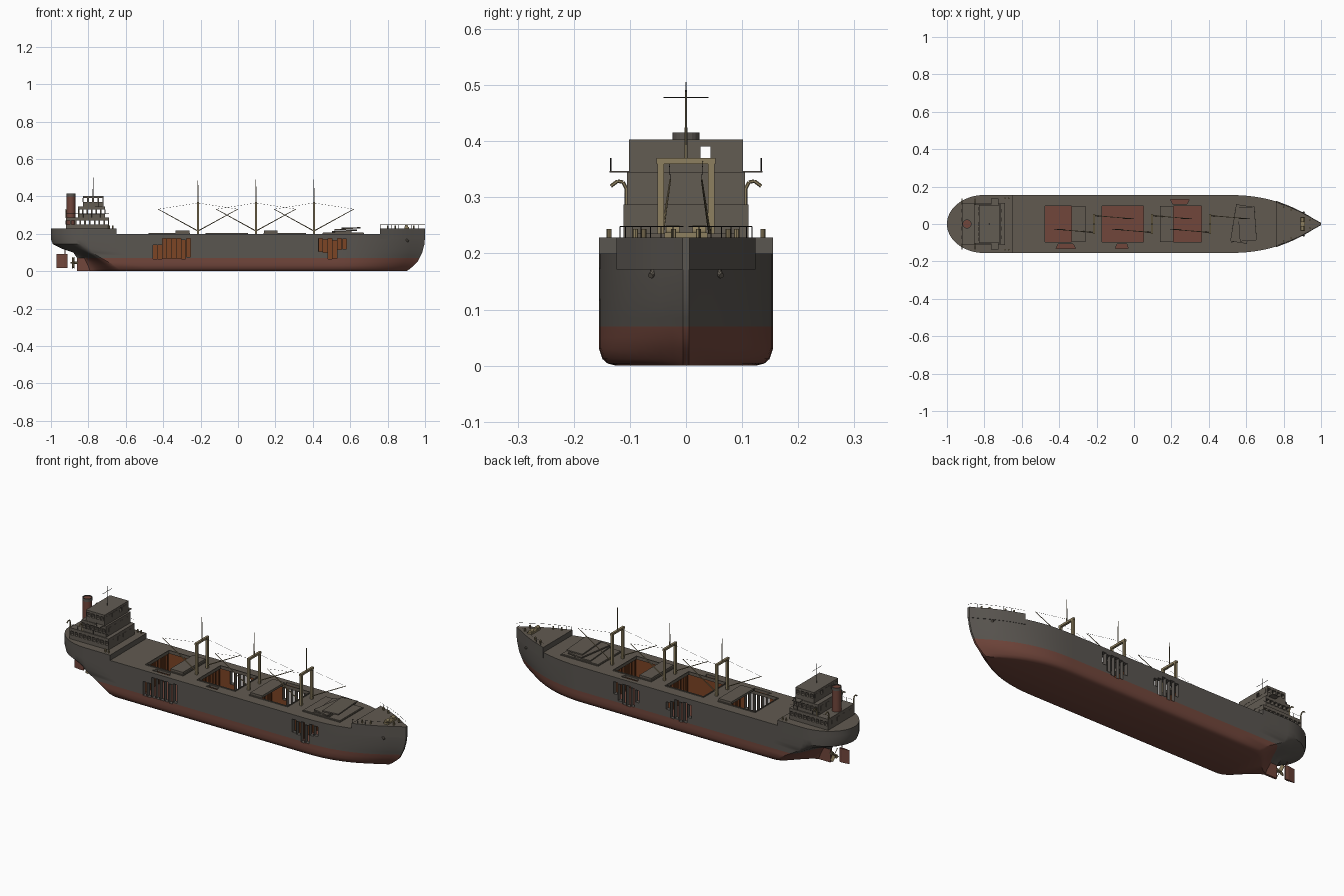
import bpy, bmesh, math
from mathutils import Vector, Matrix

cube = bpy.data.objects.get("Cube")
if cube:
    bpy.data.objects.remove(cube)


def material(name, r, g, b):
    m = bpy.data.materials.new(name)
    m.use_nodes = True
    m.diffuse_color = (r, g, b, 1)
    m.node_tree.nodes["Principled BSDF"].inputs["Base Color"].default_value = (r, g, b, 1)
    return m


HULL = material("hull grey", .102, .092, .081)
RED = material("antifouling red", .165, .061, .044)
RUST = material("rust orange", .2, .058, .018)
DECK = material("deck grey", .12, .102, .081)
HOUSE = material("house grey", .122, .106, .086)
TAN = material("mast tan", .27, .215, .115)
DARK = material("dark steel", .03, .027, .024)
BAND = [HULL, RED, RUST, DECK]


class Part:
    """Collects simple solids into one named object."""

    def __init__(self):
        self.bm = bmesh.new()

    def box(self, x0, x1, y0, y1, z0, z1, turn=0, tilt=0):
        c = Vector((x0 + x1, y0 + y1, z0 + z1)) / 2
        m = (Matrix.Translation(c) @ Matrix.Rotation(turn, 4, 'Z') @ Matrix.Rotation(tilt, 4, 'Y')
             @ Matrix.Diagonal((x1 - x0, y1 - y0, z1 - z0, 1)))
        bmesh.ops.create_cube(self.bm, size=1, matrix=m)

    def rod(self, p, q, r, n=6, r2=None):
        p, q = Vector(p), Vector(q)
        m = Matrix.Translation((p + q) / 2) @ (q - p).to_track_quat('Z', 'Y').to_matrix().to_4x4()
        bmesh.ops.create_cone(self.bm, cap_ends=True, segments=n, radius1=r,
                              radius2=r if r2 is None else r2, depth=(q - p).length, matrix=m)

    def prism(self, pts, z0, z1):
        lo, hi = ([self.bm.verts.new((x, y, z)) for x, y in pts] for z in (z0, z1))
        self.bm.faces.new(lo)
        self.bm.faces.new(hi)
        for i in range(len(pts)):
            j = (i + 1) % len(pts)
            self.bm.faces.new((lo[i], lo[j], hi[j], hi[i]))

    def finish(self, name, mats, rule=None, smooth=False):
        bmesh.ops.recalc_face_normals(self.bm, faces=self.bm.faces)
        me = bpy.data.meshes.new(name)
        if rule:
            for f in self.bm.faces:
                f.material_index = rule(f)
        self.bm.to_mesh(me)
        self.bm.free()
        for m in mats:
            me.materials.append(m)
        ob = bpy.data.objects.new(name, me)
        bpy.context.collection.objects.link(ob)
        if smooth:
            smooth_shade(ob)
        return ob


def select(ob):
    bpy.ops.object.select_all(action='DESELECT')
    ob.select_set(True)
    bpy.context.view_layer.objects.active = ob


def smooth_shade(ob):
    select(ob)
    bpy.ops.object.shade_smooth_by_angle(angle=math.radians(32))


def cut(ob, cutter):
    cutter.hide_render = True
    mod = ob.modifiers.new("cut", 'BOOLEAN')
    mod.operation, mod.solver, mod.object = 'DIFFERENCE', 'EXACT', cutter
    select(ob)
    bpy.ops.object.modifier_apply(modifier=mod.name)
    bpy.data.objects.remove(cutter)


def interp(z, table):
    for (a, u), (b, v) in zip(table, table[1:]):
        if z <= b:
            return u + (v - u) * (z - a) / (b - a)
    return table[-1][1]


# Hull lines: stem, stern and start of the run aft, all by height
B = .155
STEM = [(0, .9), (.02, .93), (.05, .96), (.1, .985), (.15, .998), (.2, 1)]
STERN = [(0, -.86), (.07, -.86), (.1, -.88), (.12, -.94), (.145, -.99), (.17, -1)]
RUN = [(0, -.62), (.03, -.66), (.07, -.73), (.1, -.78), (.145, -.8), (.2, -.8)]


def side(z):
    r, n = .03, 14
    b = B - r + math.sqrt(r * r - max(r - z, 0) ** 2)
    x0, xe, xb = interp(z, RUN), interp(z, STERN), interp(z, STEM)
    k = min(max((z - .07) / .07, 0), 1)
    pts = []
    for i in range(n, 0, -1):
        t = math.sin(i / n * math.pi / 2)
        s = min(t * 1.25, 1)
        fine = 1 - s * s * (3 - 2 * s)
        full = math.sqrt(max(1 - t * t, 0))
        pts.append((x0 + (xe - x0) * t, max(.006, b * (fine + (full - fine) * k))))
    pts += [(x0 + (.5 - x0) * i / 8, b) for i in range(8)]
    for i in range(n + 1):
        t = i / n
        pts.append((.5 + (xb - .5) * t, max(.005, b * (1 - t ** 2.3))))
    return pts


hull = Part()
rings = []
for z in (0, .004, .012, .03, .05, .07, .085, .1, .12, .145, .17, .2):
    s = side(z)
    rings.append([hull.bm.verts.new((x, y, z)) for x, y in s + [(x, -y) for x, y in reversed(s)]])
for a, b in zip(rings, rings[1:]):
    for i in range(len(a)):
        j = (i + 1) % len(a)
        hull.bm.faces.new((a[i], a[j], b[j], b[i]))
hull.bm.faces.new(rings[0])
hull.bm.faces.new(rings[-1])


def hull_rule(f):
    c = f.calc_center_median()
    return 3 if c.z > .199 else 1 if c.z < .07 else 0


hull = hull.finish("hull", BAND, hull_rule)

# Cargo holds, hatch openings, torn sides and deck holes
HATCHES = [(-.475, -.26), (-.17, .05), (.14, .36), (.455, .67)]
holds, mouths, tears, holes, frames = (Part() for _ in range(5))
for a, b in HATCHES:
    b2 = min(b + .03, .67)
    holds.box(a - .03, b2, -.132, .132, .034, .188)
    mouths.box(a, b, -.095, .095, .17, .25)
    # Bulkhead stiffeners
    for i in range(9):
        y = -.112 + .028 * i
        for x in (a - .027, b2 - .003):
            frames.box(x - .005, x + .005, y - .004, y + .004, .033, .188)
frames.finish("bulkhead_stiffeners", [RUST])
TEARS = [(-1, -.455, [(.065, .14)] * 2 + [(.068, .175)] * 4 + [(.065, .168), (.075, .175)]),
         (-1, .43, [(.105, .175), (.1, .17), (.065, .175), (.068, .165), (.115, .175), (.12, .172)]),
         (1, .17, [(.1, .165), (.07, .17), (.065, .175), (.068, .175), (.08, .17), (.11, .175)]),
         (1, -.14, [(.1, .17), (.068, .175), (.065, .17), (.075, .175), (.07, .16), (.11, .15)])]
for sg, x, strips in TEARS:
    for lo, hi in strips:
        y = sorted((sg * .12, sg * .2))
        tears.box(x, x + .0225, *y, lo, hi)
        x += .0255
for sg, x, w in ((-1, -.365, .052), (-1, -.065, .034), (1, .245, .05)):
    holes.prism([(x - w, sg * .131), (x + w, sg * .131), (x + w * .75, sg * .106),
                 (x - w * .75, sg * .106)], .17, .25)
cut(hull, holds.finish("hold_cutter", BAND,
                       lambda f: 1 if f.normal.z < -.5 else 3 if f.normal.z > .5 else 2))
cut(hull, mouths.finish("hatch_cutter", BAND, lambda f: 3))
cut(hull, tears.finish("tear_cutter", BAND, lambda f: 0))
cut(hull, holes.finish("deck_cutter", BAND, lambda f: 3))
smooth_shade(hull)

# Raised poop and forecastle follow the deck outline; the bow plating laps the hull
deck = side(.2)
poop = [p for p in deck if p[0] < -.66] + [(-.65, B)]
fore = [(.76, .1225)] + [p for p in deck if p[0] > .77]
lap = [(x, y + .0015) for x, y in fore]
for name, line, z in (("poop", poop, .2), ("forecastle", lap, .171)):
    p = Part()
    p.prism(line + [(x, -y) for x, y in reversed(line)], z, .228)
    p.finish(name, [HULL, DECK], lambda f: int(f.normal.z > .9), True)

# Rails round the bow and along the house roof
rails = Part()


def railing(line, z, h):
    up = Vector((0, 0, h))
    for p, q in zip(line, line[1:]):
        for s in (1, -1):
            a, b = (Vector((v[0], s * v[1], z)) for v in (p, q))
            rails.rod(a, a + up, .0007, 4)
            rails.rod(a + up, b + up, .0006, 4)


railing([(x, y * .96) for x, y in fore], .228, .02)
railing([(-.92 + .046 * i, .109) for i in range(6)], .287, .02)
rails.finish("railings", [DARK])

# Hatch coamings and covers
coam, cover = Part(), Part()
for a, b in HATCHES:
    for s in (-1, 1):
        coam.box(a - .004, b + .004, s * .097 - .002, s * .097 + .002, .198, .205)
    for x in (a - .002, b + .002):
        coam.box(x - .002, x + .002, -.095, .095, .198, .205)
coam.finish("hatch_coamings", [DECK])
for a, b in ((-.335, -.26), (.14, .21)):
    for i in range(2):
        cover.box(a, b, -.095, .095, .205 + .006 * i, .211 + .006 * i)
cover.box(.455, .67, -.095, .095, .202, .207)
cover.box(.53, .62, -.1, .1, .217, .224, -.16, .03)
cover.box(.51, .6, -.095, .095, .208, .214, .08)
cover.box(.56, .65, -.09, .09, .227, .234, .07, -.03)
cover.finish("hatch_covers", [DECK])

# Three cargo gantries with booms and wires
gantry, topmast, boom, wire = (Part() for _ in range(4))
for x in (-.214, .096, .406):
    for s in (-1, 1):
        gantry.box(x - .006, x + .006, s * .045 - .006, s * .045 + .006, .2, .36)
        foot, tip = Vector((x, s * .045, .215)), Vector((x + s * .213, s * .028, .332))
        boom.rod(foot, tip, .0028, 6, .0016)
        wire.rod(tip, (x, s * .03, .365), .0005, 4)
    gantry.box(x - .006, x + .006, -.053, .053, .359, .37)
    topmast.rod((x, 0, .37), (x, 0, .49), .003, 6, .0013)
gantry.finish("cargo_gantries", [TAN])
topmast.finish("topmasts", [TAN])
boom.finish("booms", [TAN])
wire.finish("rigging_wires", [DARK])

# Deckhouse tiers: x range, half width, z range, window heights, window counts
TIERS = [("lower_house", -.92, -.69, .111, .228, .287, .25, .271, 9, 4),
         ("middle_house", -.855, -.71, .105, .287, .345, .307, .33, 6, 4),
         ("bridge", -.83, -.72, .102, .345, .403, .37, .391, 4, 7)]
panes = Part()
for name, a, b, w, z0, z1, lo, hi, n, nf in TIERS:
    house, tunnels = Part(), Part()
    house.box(a, b, -w, w, z0, z1)
    step = (b - a) / n
    for i in range(n):
        c = a + step * (i + .5)
        tunnels.box(c - step * .33, c + step * .33, -.2, .2, lo, hi)
    house = house.finish(name, [HOUSE])
    cut(house, tunnels.finish("window_cutter", [HOUSE]))
    if name == "bridge":
        shaft = Part()
        shaft.box(-.9, -.65, .026, .044, lo, hi)
        cut(house, shaft.finish("shaft_cutter", [HOUSE]))
    for i in range(nf):
        y = (i + .5 - nf / 2) * .19 / nf
        if name == "bridge" and abs(y - .03) < .015:
            continue
        for x in (a, b):
            panes.box(x - .0012, x + .0012, y - .01, y + .01, lo, hi)
panes.finish("front_windows", [HOUSE])
wings = Part()
wings.box(-.765, -.725, -.136, .136, .344, .347)
wings.finish("bridge_wings", [HOUSE])

# Funnel with grey rim and a red top, radio mast and wing poles
funnel = Part()
funnel.rod((-.893, 0, .228), (-.893, 0, .411), .023, 20)
funnel.finish("funnel", [RED], smooth=True)
cap = Part()
for i in range(20):
    a = i * math.pi / 10
    cap.box(-.893 + .0225 * math.cos(a) - .0015, -.893 + .0225 * math.cos(a) + .0015,
            .0225 * math.sin(a) - .0038, .0225 * math.sin(a) + .0038, .4, .416, a)
cap.finish("funnel_rim", [HULL])
mast = Part()
mast.rod((-.775, 0, .4), (-.775, 0, .506), .0022, 6, .0012)
mast.rod((-.775, -.04, .478), (-.775, .04, .478), .001)
for s in (-1, 1):
    mast.rod((-.745, s * .134, .345), (-.745, s * .134, .37), .0012)
mast.finish("radio_mast", [DARK])

# Curved boat davits, deck bollards, windlass and hawse plates
davit, fitting, hawse = Part(), Part(), Part()
for s in (-1, 1):
    for x in (-.92, -.85):
        arc = [(x, s * y, z) for y, z in ((.106, .285), (.106, .315), (.112, .327), (.122, .329), (.134, .32))]
        for p, q in zip(arc, arc[1:]):
            davit.rod(p, q, .0032)
    for x, y in ((.8, .09), (.84, .075), (.94, .022), (-.67, .137), (-.69, .137)):
        fitting.rod((x, s * y, .226), (x, s * y, .244), .0045, 8)
    fitting.rod((.9, s * .012, .241), (.9, s * .036, .241), .009, 12)
    hawse.rod((.9, s * .057, .167), (.91, s * .063, .16), .007, 10, .005)
fitting.box(.889, .915, -.038, .038, .228, .237)
davit.finish("boat_davits", [TAN])
fitting.finish("deck_fittings", [TAN], smooth=True)
hawse.finish("hawse_plates", [HOUSE])

# Rudder and propeller
rudder = Part()
rudder.prism([(-.97, 0), (-.93, .006), (-.912, .004), (-.912, -.004), (-.93, -.006)], .018, .092)
rudder.rod((-.925, 0, .09), (-.925, 0, .13), .003, 8)
rudder.finish("rudder", [RED])
prop = Part()
prop.rod((-.855, 0, .045), (-.895, 0, .045), .008, 10, .004)
for i in range(4):
    a = math.pi / 4 + i * math.pi / 2
    d = Vector((0, math.cos(a), math.sin(a)))
    m = (Matrix.Translation(Vector((-.88, 0, .045)) + d * .02) @ Matrix.Rotation(a, 4, 'X')
         @ Matrix.Rotation(.6, 4, 'Y') @ Matrix.Diagonal((.003, .03, .018, 1)))
    bmesh.ops.create_cube(prop.bm, size=1, matrix=m)
prop.finish("propeller", [TAN])
